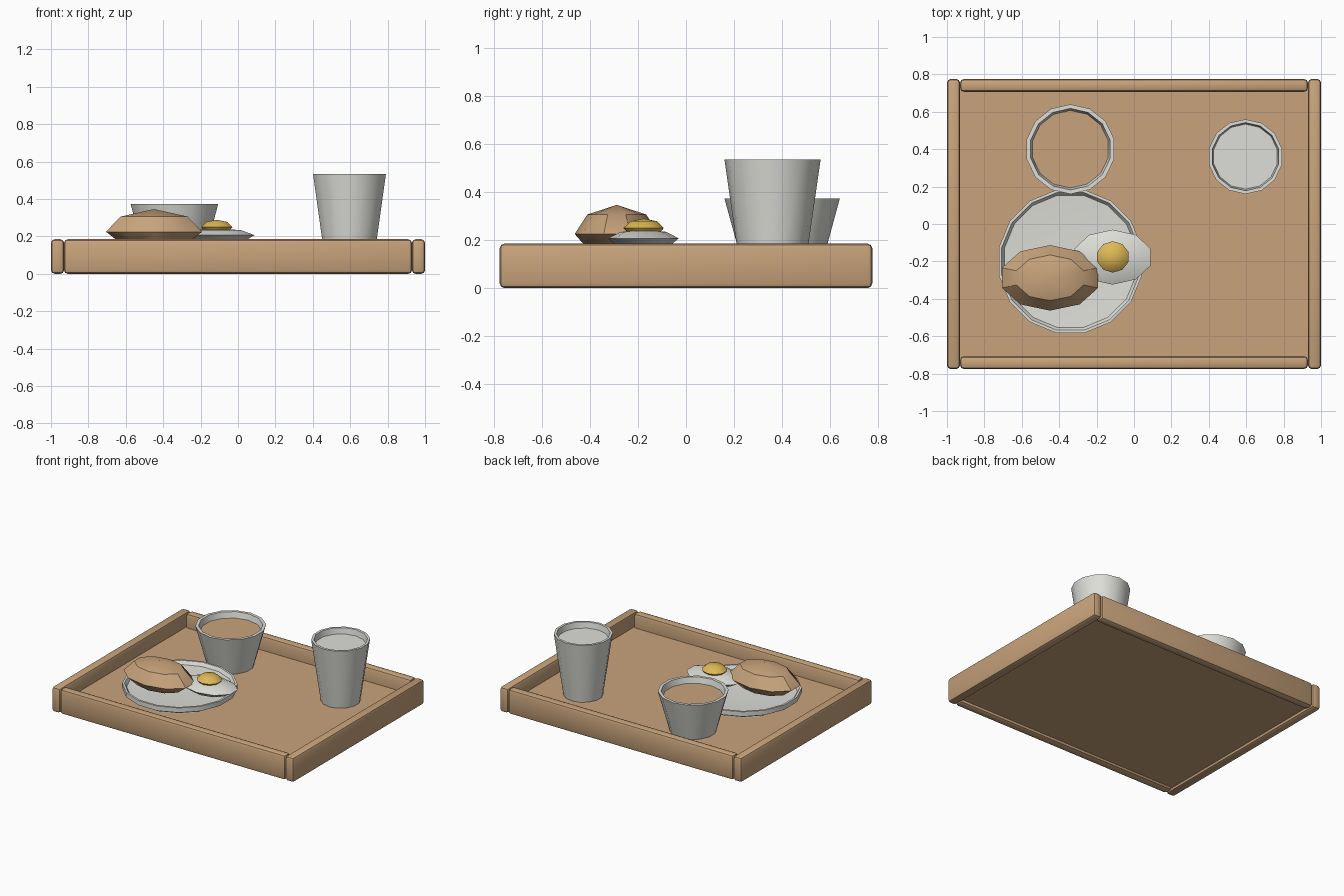
import bpy, bmesh, math
from mathutils import Vector

cube = bpy.data.objects.get("Cube")
if cube:
    bpy.data.objects.remove(cube, do_unlink=True)


def material(name, color):
    mat = bpy.data.materials.new(name)
    mat.use_nodes = True
    mat.diffuse_color = (*color, 1)
    mat.node_tree.nodes["Principled BSDF"].inputs["Base Color"].default_value = (*color, 1)
    return mat


BROWN = material("warm_brown", (0.58, 0.37, 0.20))
WHITE = material("off_white", (0.73, 0.73, 0.69))
YELLOW = material("yolk_yellow", (0.73, 0.48, 0.09))


def finish(name, bm, mat, smooth=True):
    bmesh.ops.recalc_face_normals(bm, faces=bm.faces)
    mesh = bpy.data.meshes.new(name)
    bm.to_mesh(mesh)
    bm.free()
    mesh.materials.append(mat)
    obj = bpy.data.objects.new(name, mesh)
    bpy.context.collection.objects.link(obj)
    if smooth:
        bpy.ops.object.select_all(action="DESELECT")
        obj.select_set(True)
        bpy.context.view_layer.objects.active = obj
        bpy.ops.object.shade_smooth_by_angle(angle=math.radians(35))
    return obj


def box(name, center, size, bevel=0.0):
    bm = bmesh.new()
    bmesh.ops.create_cube(bm, size=1)
    for v in bm.verts:
        v.co = Vector(c + p * s for c, p, s in zip(center, v.co, size))
    if bevel:
        bmesh.ops.bevel(bm, geom=bm.edges[:], offset=bevel, segments=2,
                        profile=0.5, affect="EDGES")
    return finish(name, bm, BROWN, bool(bevel))


def lathe(name, center, profile, sides, mat, scale=(1, 1), turn=0.0):
    """Revolve (radius, height) points; a zero radius closes to a pole."""
    bm = bmesh.new()
    rings = []
    for r, z in profile:
        count = sides if r > 0 else 1
        ring = []
        for i in range(count):
            a = math.tau * (i + turn) / sides
            ring.append(bm.verts.new((center[0] + r * scale[0] * math.cos(a),
                                      center[1] + r * scale[1] * math.sin(a), z)))
        rings.append(ring)
    for low, high in zip(rings, rings[1:]):
        for i in range(sides):
            j = (i + 1) % sides
            quad = [low[i % len(low)], low[j % len(low)],
                    high[j % len(high)], high[i % len(high)]]
            bm.faces.new(list(dict.fromkeys(quad)))
    return finish(name, bm, mat)


# Tray: recessed floor and four rounded rails
FLOOR = 0.08
box("tray_floor", (0, 0, 0.05), (1.88, 1.44, 0.06))
for label, side in (("left", 1), ("right", -1)):
    box(label + "_rail", (side * 0.965, 0, 0.0925), (0.07, 1.55, 0.185), 0.02)
for label, side in (("back", 1), ("front", -1)):
    box(label + "_rail", (0, side * 0.741, 0.0925), (1.86, 0.068, 0.185), 0.02)

# Plate: shallow dish with a thin rim
lathe("plate", (-0.34, -0.2),
      [(0, FLOOR), (0.3, FLOOR), (0.39, 0.13), (0.39, 0.165), (0.375, 0.165),
       (0.36, 0.14), (0, 0.115)], 16, WHITE, turn=0.5)

# Bowl and its filling
lathe("bowl", (-0.34, 0.4),
      [(0, FLOOR), (0.16, FLOOR), (0.24, 0.373), (0.218, 0.373),
       (0.205, 0.32), (0, 0.31)], 14, WHITE, turn=0.5)
lathe("bowl_filling", (-0.34, 0.4), [(0, 0.315), (0.207, 0.33), (0, 0.33)],
      14, BROWN, turn=0.5)

# Cup and its drink
lathe("cup", (0.596, 0.36),
      [(0, FLOOR), (0.135, FLOOR), (0.2, 0.535), (0.182, 0.535),
       (0.172, 0.48), (0, 0.47)], 14, WHITE, turn=0.5)
lathe("drink", (0.596, 0.36), [(0, 0.475), (0.174, 0.492), (0, 0.492)],
      14, WHITE, turn=0.5)

# Food: flattened ten-sided domes
lathe("bread", (-0.449, -0.288),
      [(0, 0.135), (0.7, 0.165), (1, 0.225), (0.7, 0.306), (0, 0.346)],
      10, BROWN, (0.27, 0.175), 0.5)
lathe("egg_white", (-0.115, -0.177),
      [(0, 0.16), (0.7, 0.17), (1, 0.207), (0.64, 0.234), (0, 0.242)],
      10, WHITE, (0.214, 0.147), 0.5)
lathe("egg_yolk", (-0.113, -0.176),
      [(0, 0.21), (0.7, 0.22), (1, 0.25), (0.66, 0.278), (0, 0.289)],
      10, YELLOW, (0.088, 0.084), 0.5)
